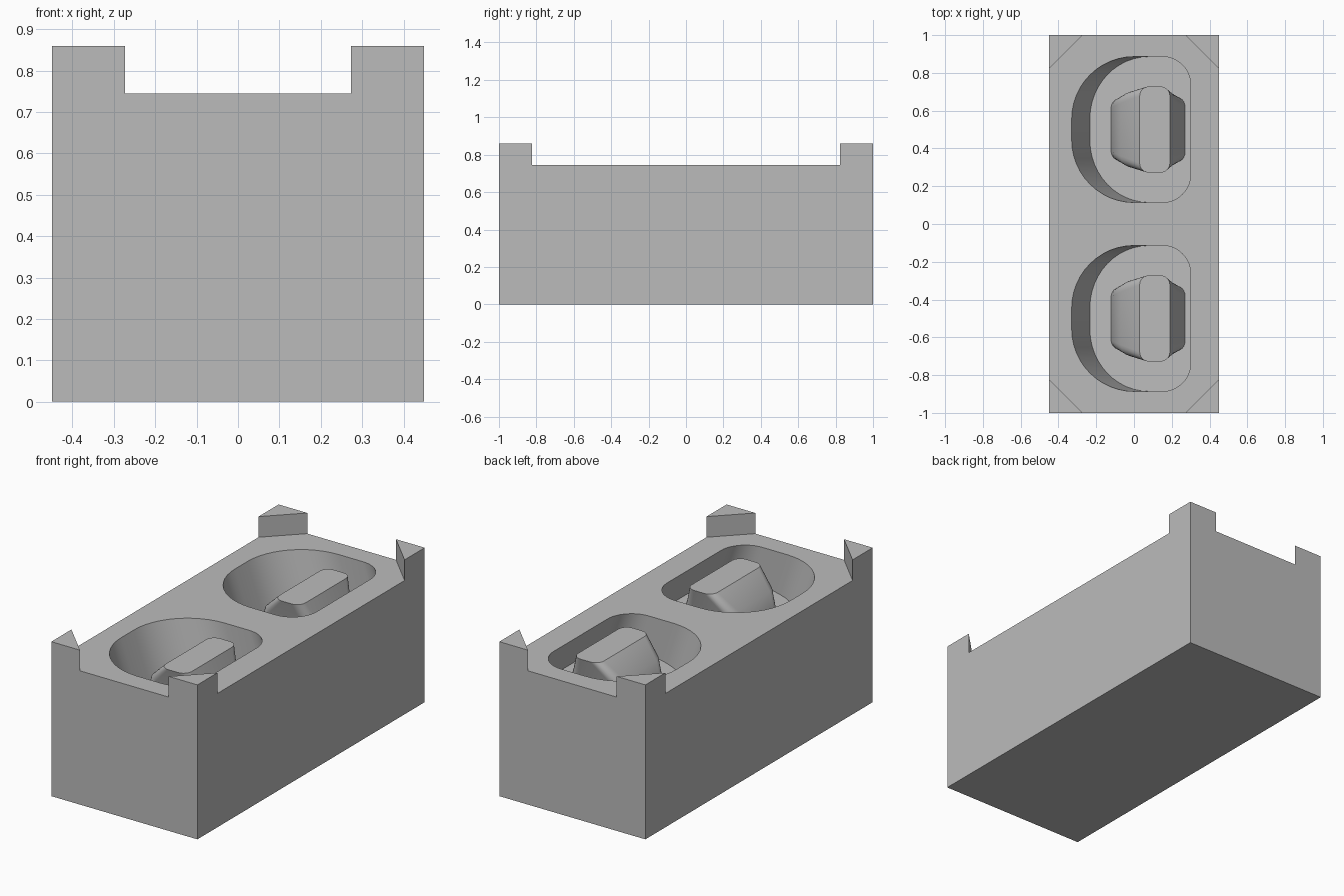
import bpy
import bmesh
import math

if "Cube" in bpy.data.objects:
    bpy.data.objects.remove(bpy.data.objects["Cube"], do_unlink=True)

# Single matte grey for the whole block
grey = bpy.data.materials.new("matte grey")
grey.use_nodes = True
grey.diffuse_color = (0.5, 0.5, 0.5, 1)
grey.node_tree.nodes["Principled BSDF"].inputs["Base Color"].default_value = (0.5, 0.5, 0.5, 1)

DECK = 0.745
POST_TOP = 0.86
HALF_X, HALF_Y = 0.45, 1.0


def rounded_outline(x0, x1, half_y, r_left, r_right, steps=12):
    """Counter-clockwise rounded rectangle with separate left and right radii."""
    corners = [(x1 - r_right, half_y - r_right, r_right, 0),
               (x0 + r_left, half_y - r_left, r_left, 90),
               (x0 + r_left, r_left - half_y, r_left, 180),
               (x1 - r_right, r_right - half_y, r_right, 270)]
    points = []
    for cx, cy, r, start in corners:
        for i in range(steps + 1):
            a = math.radians(start + 90 * i / steps)
            points.append((cx + r * math.cos(a), cy + r * math.sin(a)))
    return points


def loft(name, loops):
    """Solid through a stack of equal-length loops, lowest first."""
    bm = bmesh.new()
    rings = [[bm.verts.new(p) for p in loop] for loop in loops]
    n = len(rings[0])
    for low, high in zip(rings, rings[1:]):
        for i in range(n):
            j = (i + 1) % n
            bm.faces.new((low[i], low[j], high[j], high[i]))
    bm.faces.new(rings[0][::-1])
    bm.faces.new(rings[-1])
    bmesh.ops.recalc_face_normals(bm, faces=bm.faces[:])
    mesh = bpy.data.meshes.new(name)
    bm.to_mesh(mesh)
    bm.free()
    mesh.materials.append(grey)
    obj = bpy.data.objects.new(name, mesh)
    bpy.context.collection.objects.link(obj)
    return obj


def prism(name, outline, z0, z1):
    return loft(name, [[(x, y, z) for x, y in outline] for z in (z0, z1)])


def smooth(obj):
    bpy.ops.object.select_all(action="DESELECT")
    obj.select_set(True)
    bpy.context.view_layer.objects.active = obj
    bpy.ops.object.shade_smooth_by_angle(angle=math.radians(30))


def floor_height(x):
    return 0.47 + 0.15 * (x + 0.24)


# Main block
block = prism("block", [(-HALF_X, -HALF_Y), (HALF_X, -HALF_Y),
                        (HALF_X, HALF_Y), (-HALF_X, HALF_Y)], 0, DECK)

# Slanted cavities, leaning towards +x with depth
rim = rounded_outline(-0.33, 0.30, 0.386, 0.33, 0.15)
LEAN = 0.35
for side, cy in (("front", -0.5), ("back", 0.5)):
    loops = []
    bottom = []
    for x, y in rim:
        z = floor_height(x + 0.09)
        bottom.append((x + LEAN * (DECK - z), y + cy, z))
    loops.append(bottom)
    loops.append([(x, y + cy, DECK) for x, y in rim])
    loops.append([(x - LEAN * 0.1, y + cy, DECK + 0.1) for x, y in rim])
    cutter = loft(side + "_cavity_cutter", loops)
    cut = block.modifiers.new(side + " cavity", "BOOLEAN")
    cut.operation = "DIFFERENCE"
    cut.solver = "EXACT"
    cut.object = cutter
    bpy.context.view_layer.objects.active = block
    block.select_set(True)
    bpy.ops.object.modifier_apply(modifier=cut.name)
    bpy.data.objects.remove(cutter, do_unlink=True)
smooth(block)

# Cores: narrow foot, flared ends, bevelled on the -x side, flush with the deck
sections = [(0.44, -0.13, 0.315, 0.160, 0.05),
            (0.55, -0.11, 0.270, 0.172, 0.05),
            (0.65, -0.07, 0.230, 0.200, 0.06),
            (DECK - 0.003, 0.03, 0.190, 0.228, 0.05)]
for side, cy in (("front", -0.5), ("back", 0.5)):
    loops = []
    for z, x0, x1, half_y, r in sections:
        loops.append([(x, y + cy, z)
                      for x, y in rounded_outline(x0, x1, half_y, r, r, 6)])
    smooth(loft(side + "_core", loops))

# Triangular locating posts at the corners
for sx, x_name in ((-1, "right"), (1, "left")):
    for sy, y_name in ((-1, "front"), (1, "back")):
        x, y = sx * HALF_X, sy * HALF_Y
        prism(f"{y_name}_{x_name}_post",
              [(x, y), (x - sx * 0.177, y), (x, y - sy * 0.177)], DECK, POST_TOP)
